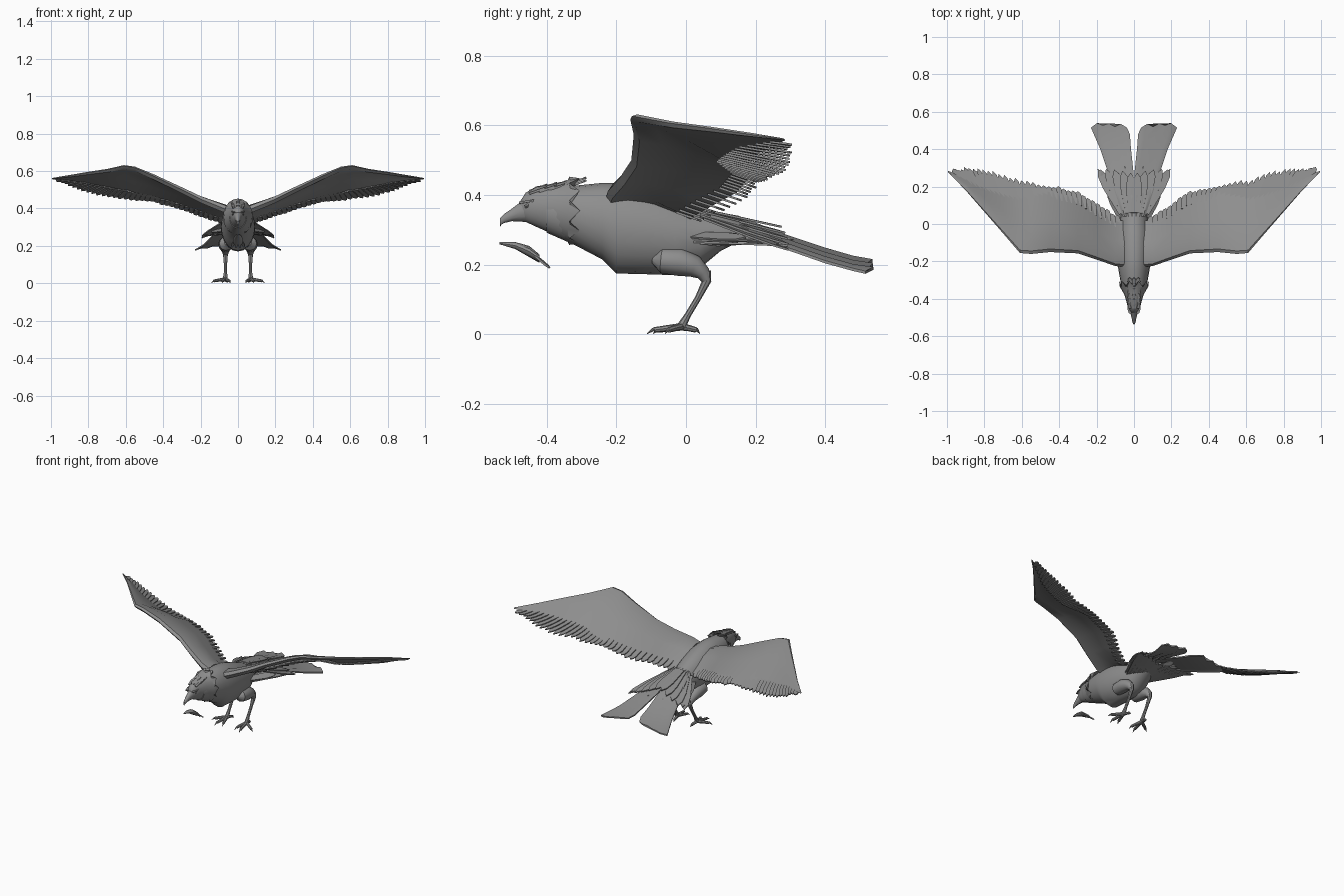
import bpy, bmesh, math, random
from mathutils import Vector

random.seed(4)
cube = bpy.data.objects.get("Cube")
if cube:
    bpy.data.objects.remove(cube, do_unlink=True)

grey = bpy.data.materials.new("plumage_grey")
grey.use_nodes = True
grey.diffuse_color = (0.27, 0.27, 0.27, 1)
grey.node_tree.nodes["Principled BSDF"].inputs["Base Color"].default_value = (0.27, 0.27, 0.27, 1)


def loft(bm, rings):
    """Skin a list of equal closed rings and cap both ends."""
    loops = [[bm.verts.new(p) for p in ring] for ring in rings]
    n = len(loops[0])
    for a, b in zip(loops, loops[1:]):
        for i in range(n):
            j = (i + 1) % n
            bm.faces.new((a[i], a[j], b[j], b[i]))
    bm.faces.new(loops[0])
    bm.faces.new(loops[-1])


def finish(bm, name, side=1):
    """Turn the bmesh into an object, mirrored when side is -1."""
    for v in bm.verts:
        v.co.x *= side
    bmesh.ops.recalc_face_normals(bm, faces=bm.faces)
    mesh = bpy.data.meshes.new(name)
    bm.to_mesh(mesh)
    bm.free()
    mesh.materials.append(grey)
    obj = bpy.data.objects.new(name, mesh)
    bpy.context.collection.objects.link(obj)
    bpy.ops.object.select_all(action='DESELECT')
    obj.select_set(True)
    bpy.context.view_layer.objects.active = obj
    bpy.ops.object.shade_smooth_by_angle(angle=math.radians(35))
    return obj


def oval(y, z, w, h, n=20, jag=0.0):
    """Upright elliptical ring; jag moves every other point back."""
    return [(w * math.sin(i * math.tau / n), y + jag * (i % 2),
             z + h * math.cos(i * math.tau / n)) for i in range(n)]


def tube(bm, path, n=8):
    """Round limb through (x, y, z, radius) points."""
    pts = [Vector(p[:3]) for p in path]
    rings = []
    for i, p in enumerate(pts):
        d = pts[min(i + 1, len(pts) - 1)] - pts[max(i - 1, 0)]
        u = d.cross(Vector((1, 0, 0))).normalized()
        v = d.cross(u).normalized()
        rings.append([p + path[i][3] * (u * math.cos(k * math.tau / n) + v * math.sin(k * math.tau / n))
                      for k in range(n)])
    loft(bm, rings)


BLADE = [(0, -.4), (.6, -.5), (.86, -.36), (1, 0), (.86, .36), (.6, .5), (0, .4)]


def feather(bm, base, direction, length, width, up=(0, 0, 1)):
    """Thin pointed blade."""
    d = Vector(direction).normalized()
    s = d.cross(Vector(up)).normalized()
    t = s.cross(d) * 0.003
    flat = [Vector(base) + d * a * length + s * b * width for a, b in BLADE]
    loft(bm, [[p + t for p in flat], [p - t for p in flat]])


# body
bm = bmesh.new()
loft(bm, [oval(*r) for r in [
    (-.40, .352, .045, .06), (-.32, .342, .07, .085), (-.24, .325, .084, .11),
    (-.20, .305, .09, .13), (-.12, .298, .092, .125), (-.03, .28, .086, .11),
    (.04, .275, .072, .085), (.10, .29, .058, .05), (.16, .295, .04, .025)]])
finish(bm, "body")

# head hood with a ragged collar
bm = bmesh.new()
loft(bm, [oval(*r) for r in [
    (-.475, .362, .014, .022), (-.46, .365, .027, .042), (-.43, .367, .037, .058),
    (-.38, .36, .05, .073), (-.34, .354, .073, .088)]]
    + [oval(-.335, .355, .08, .098, jag=.03), oval(-.33, .352, .066, .08)])
for i in range(5):
    for x in (-.02, 0, .02):
        y = -.45 + i * .028
        feather(bm, (x, y, .412 + i * .005 - abs(x) * .4), (x * 3, 1, .35), .055, .024)
finish(bm, "head_hood")

# hooked beak
bm = bmesh.new()
loft(bm, [oval(*r, 12) for r in [
    (-.455, .358, .024, .036), (-.475, .352, .019, .028), (-.50, .343, .013, .018),
    (-.522, .333, .009, .013), (-.534, .323, .005, .010), (-.531, .310, .001, .002)]])
finish(bm, "upper_beak")

# separate lower beak with a ragged throat
bm = bmesh.new()
loft(bm, [oval(*r, 12) for r in [
    (-.536, .262, .003, .003), (-.49, .255, .016, .010), (-.45, .238, .026, .016),
    (-.42, .217, .028, .012)]])
for x in (-.018, -.006, .006, .018):
    feather(bm, (x, -.435, .228), (x, .045, -.038), .058, .016)
finish(bm, "lower_beak")

# wing stations: x, leading y, z, trailing y, z, thickness
WING = [(.05, -.23, .39, .02, .33, .045), (.10, -.225, .41, .02, .335, .045),
        (.20, -.19, .45, .08, .37, .04), (.30, -.157, .50, .145, .405, .036),
        (.45, -.15, .573, .18, .445, .032), (.55, -.16, .617, .16, .465, .028),
        (.61, -.155, .627, .145, .48, .024), (.70, -.05, .607, .165, .495, .02),
        (.80, .065, .592, .20, .515, .016), (.90, .18, .575, .245, .54, .012),
        (.995, .278, .56, .285, .557, .004)]
SECTION = [(0, 0), (.05, .5), (.25, .9), (.55, .75), (1, .05),
           (.97, -.05), (.55, .3), (.25, .1), (.05, -.4)]


def trailing(x):
    """Point on the trailing edge and local chord vector."""
    for a, b in zip(WING, WING[1:]):
        if x <= b[0]:
            f = (x - a[0]) / (b[0] - a[0])
            s = [p + (q - p) * f for p, q in zip(a, b)]
            return Vector((x, s[3], s[4])), Vector((0, s[3] - s[1], s[4] - s[2]))


def legs(side, label):
    # thigh and shank
    bm = bmesh.new()
    tube(bm, [(.06, -.095, .215, .012), (.064, -.07, .212, .036), (.066, -.02, .208, .04),
              (.067, .025, .195, .032), (.067, .05, .175, .021), (.067, .06, .155, .014)], 12)
    finish(bm, label + "_thigh", side)
    bm = bmesh.new()
    tube(bm, [(.067, .055, .18, .017), (.067, .06, .155, .013), (.067, .035, .105, .009),
              (.067, .005, .055, .009), (.068, -.012, .025, .013)])
    finish(bm, label + "_shank", side)
    # toes with claws
    bm = bmesh.new()
    for x, y in ((.042, -.095), (.085, -.112), (.142, -.06), (.058, .04)):
        a, b = Vector((.068, -.012, .022)), Vector((x, y, .002))
        m, c = a.lerp(b, .4), a.lerp(b, .78)
        tube(bm, [(*a, .011), (m.x, m.y, .018, .009), (c.x, c.y, .013, .008),
                  (*a.lerp(b, .82)[:2], .014, .005), (*b, .001)])
    finish(bm, label + "_foot", side)


def wing(side, label):
    bm = bmesh.new()
    loft(bm, [[(x, ly + (ty - ly) * c, lz + (tz - lz) * c + t * h) for c, h in SECTION]
              for x, ly, lz, ty, tz, t in WING])
    finish(bm, label + "_wing", side)
    # flight feathers, short inside and long fingers outside
    bm = bmesh.new()
    for i in range(34):
        f = i / 33
        p, chord = trailing(.09 + .86 * f)
        out = max(0, f - .45) / .55
        d = Vector((.1 + .5 * out, 1, -.34 + .22 * out))
        back = .05 + .03 * out
        reach = .03 + .09 * math.sin(math.pi * min(out, .97)) + random.uniform(-.008, .008)
        base = p - d.normalized() * min(back, chord.length * .6)
        feather(bm, base, d, min(back, chord.length * .6) + reach, .038 - .008 * out, (0, .3, 1))
    finish(bm, label + "_flight_feathers", side)


# tail stations: y, inner x, z, outer x, z
TAIL = [(.04, 0, .352, .06, .34), (.15, 0, .335, .095, .31), (.28, .003, .285, .14, .25),
        (.40, .016, .245, .18, .208), (.48, .022, .222, .215, .186), (.515, .038, .212, .23, .178)]
NOTCH = (0, .02, .005, .022, .012, .024, 0)


def tail(side, label):
    bm = bmesh.new()
    rings = []
    for k, (y, xi, zi, xo, zo) in enumerate(TAIL):
        last = k == len(TAIL) - 1
        row = [Vector((xi + (xo - xi) * i / 6, y + NOTCH[i] * last,
                       zi + (zo - zi) * i / 6 + .006 * (i % 2))) for i in range(7)]
        t = Vector((0, 0, .004))
        rings.append([p + t for p in row] + [p - t for p in reversed(row)])
    loft(bm, rings)
    finish(bm, label + "_tail", side)
    # upper and under coverts
    bm = bmesh.new()
    for i in range(5):
        d = (.05 + .13 * i, 1, -.22 - .04 * i)
        feather(bm, (.008 + .013 * i, .06, .356 - .006 * i), d, .22 + .016 * i, .055)
        feather(bm, (.008 + .012 * i, .03, .25 + .004 * i), (.03 + .11 * i, 1, .08 - .03 * i),
                .21 + .02 * i, .05)
        feather(bm, (.02 + .011 * i, .02, .285), (.1 + .1 * i, 1, -.05), .29 - .03 * i, .04,
                (.6, 0, 1))
    finish(bm, label + "_tail_coverts", side)


for side, label in ((1, "left"), (-1, "right")):
    legs(side, label)
    wing(side, label)
    tail(side, label)
    # eye under a brow ridge
    bm = bmesh.new()
    tube(bm, [(.022, -.458, .37, .002), (.027, -.458, .37, .008), (.032, -.459, .37, .003)])
    feather(bm, (.02, -.478, .378), (.25, 1, .15), .045, .018)
    finish(bm, label + "_eye", side)
